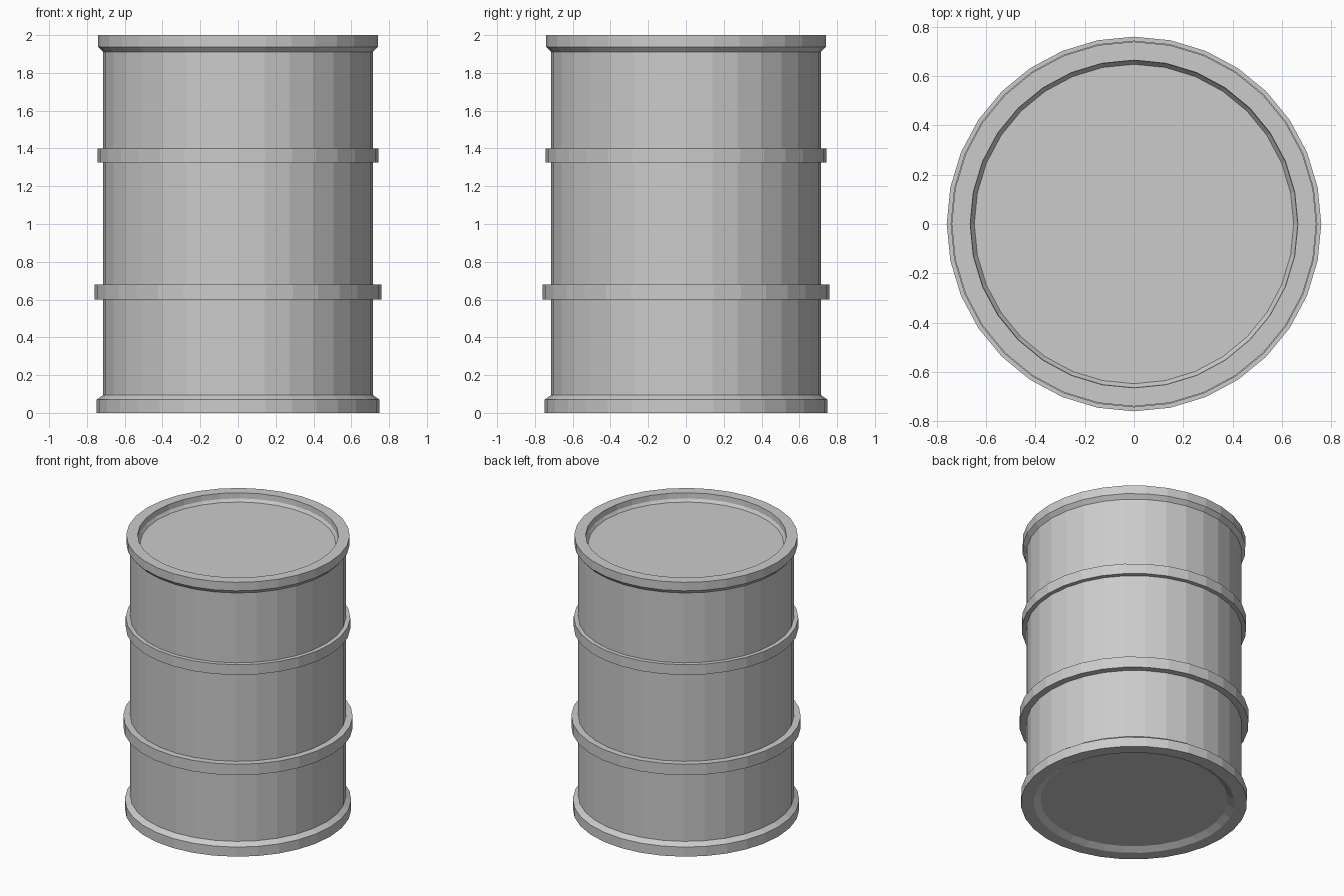
import bpy, bmesh, math

if "Cube" in bpy.data.objects:
    bpy.data.objects.remove(bpy.data.objects["Cube"])

SIDES = 32


def lathe(name, profile, closed=False):
    """Revolve (radius, z) points around z; open profiles get flat end caps."""
    bm = bmesh.new()
    rings = []
    for r, z in profile:
        rings.append([bm.verts.new((r * math.cos(2 * math.pi * i / SIDES),
                                    r * math.sin(2 * math.pi * i / SIDES), z))
                      for i in range(SIDES)])
    pairs = list(zip(rings, rings[1:]))
    if closed:
        pairs.append((rings[-1], rings[0]))
    for a, b in pairs:
        for i in range(SIDES):
            j = (i + 1) % SIDES
            bm.faces.new((a[i], a[j], b[j], b[i]))
    if not closed:
        bm.faces.new(rings[0][::-1])
        bm.faces.new(rings[-1])
    bmesh.ops.recalc_face_normals(bm, faces=bm.faces)
    mesh = bpy.data.meshes.new(name)
    bm.to_mesh(mesh)
    bm.free()
    obj = bpy.data.objects.new(name, mesh)
    bpy.context.collection.objects.link(obj)
    return obj


BODY = 0.714

# Drum shell: recessed base, flared bottom rim, wall, flared top rim, sunken lid
lathe("drum_shell", [
    (0.62, 0.025), (0.665, 0.0), (0.75, 0.0), (0.75, 0.07), (BODY, 0.095),
    (BODY, 1.91), (0.74, 1.938), (0.74, 2.0), (0.665, 2.0),
    (0.662, 1.96), (0.648, 1.94),
])

# Raised hoops around the wall
for name, radius, low, high in (("lower_hoop", 0.76, 0.60, 0.68),
                                ("upper_hoop", 0.744, 1.325, 1.40)):
    lathe(name, [(BODY - 0.005, low), (radius, low),
                 (radius, high), (BODY - 0.005, high)], closed=True)
